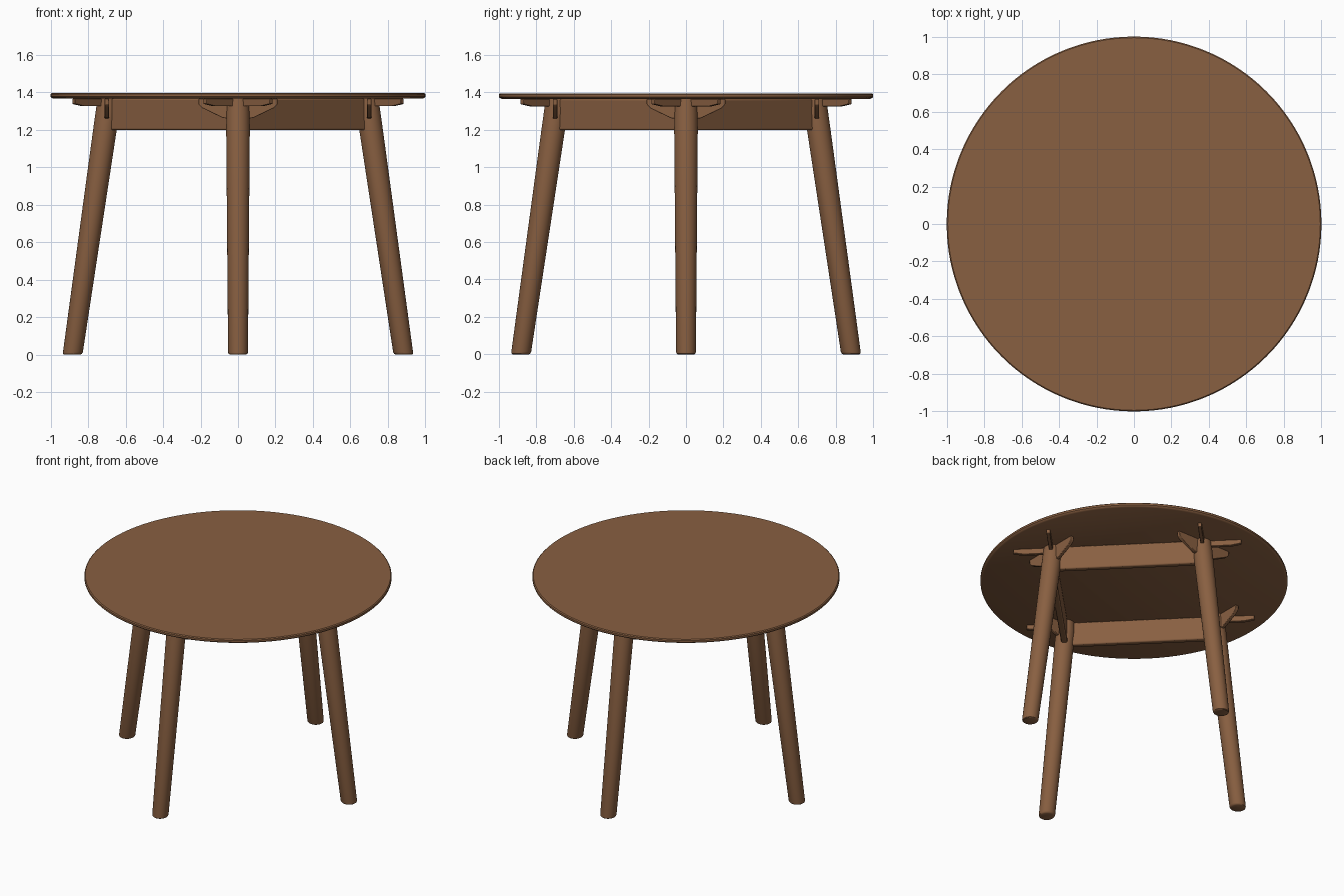
import bpy, bmesh, math
from mathutils import Matrix, Vector

if "Cube" in bpy.data.objects:
    bpy.data.objects.remove(bpy.data.objects["Cube"], do_unlink=True)

wood = bpy.data.materials.new("warm brown wood")
wood.use_nodes = True
colour = (0.25, 0.116, 0.053, 1)
wood.diffuse_color = colour
wood.node_tree.nodes["Principled BSDF"].inputs["Base Color"].default_value = colour


def finish(bm, name, bevel=0.0):
    bmesh.ops.recalc_face_normals(bm, faces=bm.faces)
    mesh = bpy.data.meshes.new(name)
    bm.to_mesh(mesh)
    bm.free()
    mesh.materials.append(wood)
    obj = bpy.data.objects.new(name, mesh)
    bpy.context.collection.objects.link(obj)
    if bevel:
        mod = obj.modifiers.new("soft edges", "BEVEL")
        mod.width, mod.segments, mod.limit_method = bevel, 2, "ANGLE"
    bpy.ops.object.select_all(action="DESELECT")
    obj.select_set(True)
    bpy.context.view_layer.objects.active = obj
    bpy.ops.object.shade_smooth_by_angle(angle=math.radians(35))
    return obj


def loft(name, rings, sides):
    """Stack horizontal circles given as (x, z, radius)."""
    bm = bmesh.new()
    loops = []
    for x, z, r in rings:
        angles = [math.tau * i / sides for i in range(sides)]
        loops.append([bm.verts.new((x + r * math.cos(a), r * math.sin(a), z)) for a in angles])
    for low, high in zip(loops, loops[1:]):
        for i in range(sides):
            j = (i + 1) % sides
            bm.faces.new((low[i], low[j], high[j], high[i]))
    bm.faces.new(loops[0][::-1])
    bm.faces.new(loops[-1])
    return finish(bm, name)


def board(name, outline, thickness, matrix, bevel):
    """Upright board: outline of (along, z), centred on its thickness."""
    bm = bmesh.new()
    face = bm.faces.new([bm.verts.new((u, -thickness / 2, z)) for u, z in outline])
    grown = bmesh.ops.extrude_face_region(bm, geom=[face])["geom"]
    moved = [v for v in grown if isinstance(v, bmesh.types.BMVert)]
    bmesh.ops.translate(bm, verts=moved, vec=(0, thickness, 0))
    obj = finish(bm, name, bevel)
    obj.matrix_world = matrix
    return obj


# Round top with softened rim
TOP, UNDER = 1.395, 1.365
loft("table_top", [(0, UNDER, 0.985), (0, UNDER + 0.005, 0.995), (0, UNDER + 0.011, 1),
                   (0, TOP - 0.006, 1), (0, TOP, 0.994)], 128)

# Repeated leg assemblies, a quarter turn apart
HUB = 0.70
wing = [(-0.21, UNDER), (-0.21, 1.335), (-0.19, 1.315), (-0.08, 1.262), (0, 1.255),
        (0.08, 1.262), (0.19, 1.315), (0.21, 1.335), (0.21, UNDER)]
batten = [(0, UNDER), (0, 1.325), (0.18, 1.325), (0.25, 1.337), (0.25, UNDER)]
apron = [(-0.48, 1.198), (0.48, 1.198), (0.48, UNDER), (-0.48, UNDER)]

for i, side in enumerate(("left", "back", "right", "front")):
    turn = Matrix.Rotation(i * math.pi / 2, 4, "Z")

    # Splayed, tapering leg with a rounded foot
    leg = loft(side + "_leg", [(0.884, 0, 0.044), (0.883, 0.004, 0.05), (0.881, 0.012, 0.053),
                               (0.71, 1.2, 0.063), (0.697, 1.3, 0.062), (0.692, UNDER, 0.058)], 40)
    leg.matrix_world = turn

    # Curved wing across the leg and two battens spreading outward
    hub = turn @ Matrix.Translation(Vector((HUB, 0, 0)))
    board(side + "_wing", wing, 0.024, hub @ Matrix.Rotation(math.pi / 2, 4, "Z"), 0.003)
    for label, sign in (("a", 1), ("b", -1)):
        board(side + "_batten_" + label, batten, 0.024,
              hub @ Matrix.Rotation(sign * math.pi / 4, 4, "Z"), 0.003)

    # Apron rail from this leg to the next
    mid = turn @ Matrix.Translation(Vector((HUB / 2, HUB / 2, 0)))
    board(side + "_apron", apron, 0.04, mid @ Matrix.Rotation(-math.pi / 4, 4, "Z"), 0.008)
